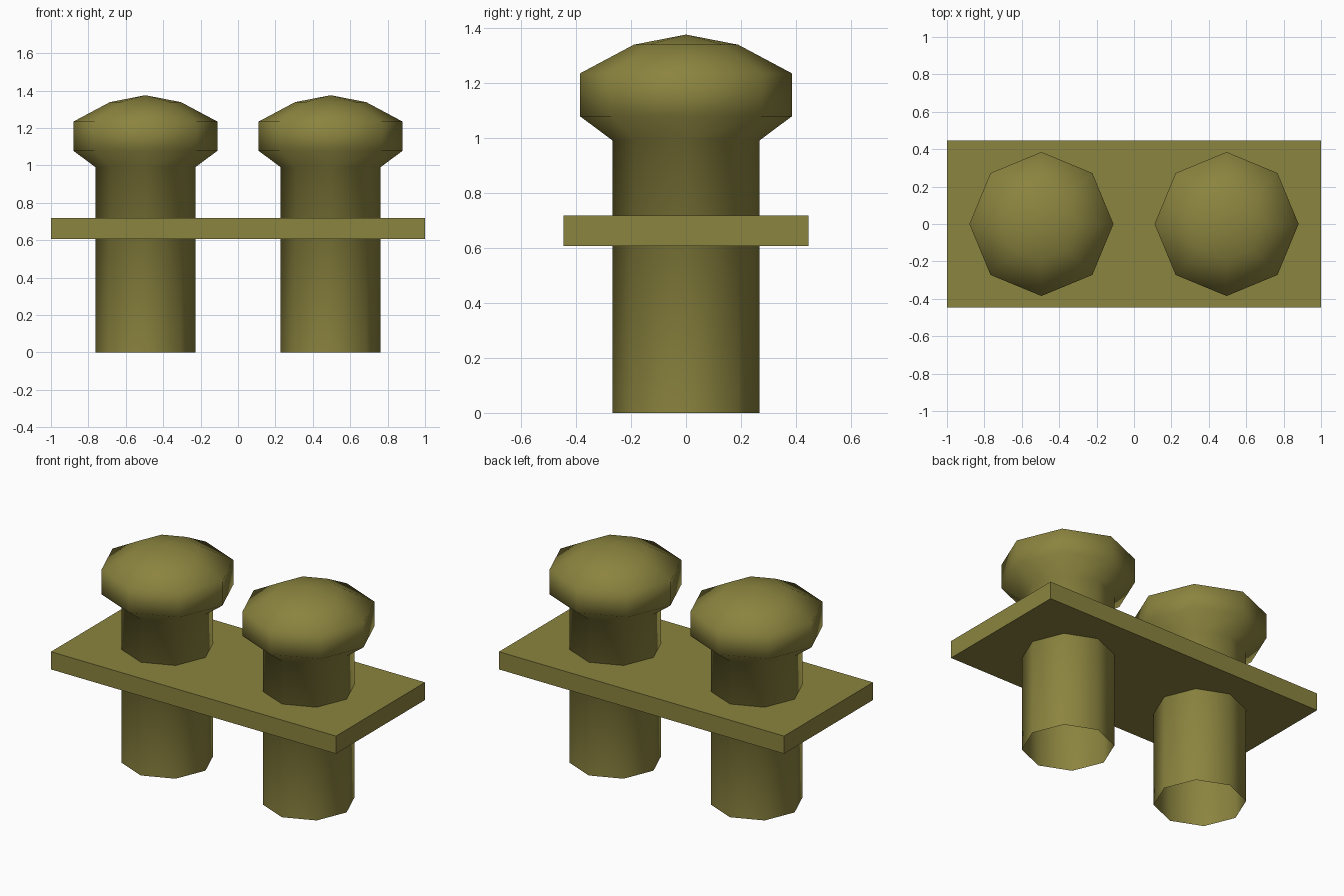
import bpy, bmesh
from math import cos, sin, tau

if "Cube" in bpy.data.objects:
    bpy.data.objects.remove(bpy.data.objects["Cube"])

SIDES = 8
# (radius, height) from the open foot to the rim of the domed cap
PROFILE = [(0.267, 0.0), (0.267, 0.99), (0.385, 1.078), (0.385, 1.234), (0.19, 1.338)]
TOP = 1.375

paint = bpy.data.materials.new("olive_paint")
paint.diffuse_color = (0.26, 0.23, 0.05, 1)
paint.use_nodes = True
paint.node_tree.nodes["Principled BSDF"].inputs["Base Color"].default_value = paint.diffuse_color


def add_object(name, bm, smooth, location=(0, 0, 0)):
    bmesh.ops.recalc_face_normals(bm, faces=bm.faces)
    for face in bm.faces:
        face.smooth = smooth
    mesh = bpy.data.meshes.new(name)
    bm.to_mesh(mesh)
    bm.free()
    mesh.materials.append(paint)
    obj = bpy.data.objects.new(name, mesh)
    obj.location = location
    bpy.context.collection.objects.link(obj)
    return obj


def bollard(name, x):
    bm = bmesh.new()
    rings = [[bm.verts.new((r * cos(tau * i / SIDES), r * sin(tau * i / SIDES), z))
              for i in range(SIDES)] for r, z in PROFILE]
    tip = bm.verts.new((0, 0, TOP))
    for i in range(SIDES):
        j = (i + 1) % SIDES
        for low, high in zip(rings, rings[1:]):
            bm.faces.new((low[i], low[j], high[j], high[i]))
        bm.faces.new((rings[-1][i], rings[-1][j], tip))
    return add_object(name, bm, True, (x, 0, 0))


# Two mooring posts with flared, domed heads
bollard("left_post", -0.495)
bollard("right_post", 0.495)

# Flat plate joining the posts
bm = bmesh.new()
bmesh.ops.create_cube(bm, size=1)
bmesh.ops.scale(bm, vec=(2.0, 0.892, 0.112), verts=bm.verts)
add_object("deck_plate", bm, False, (0, 0, 0.662))
